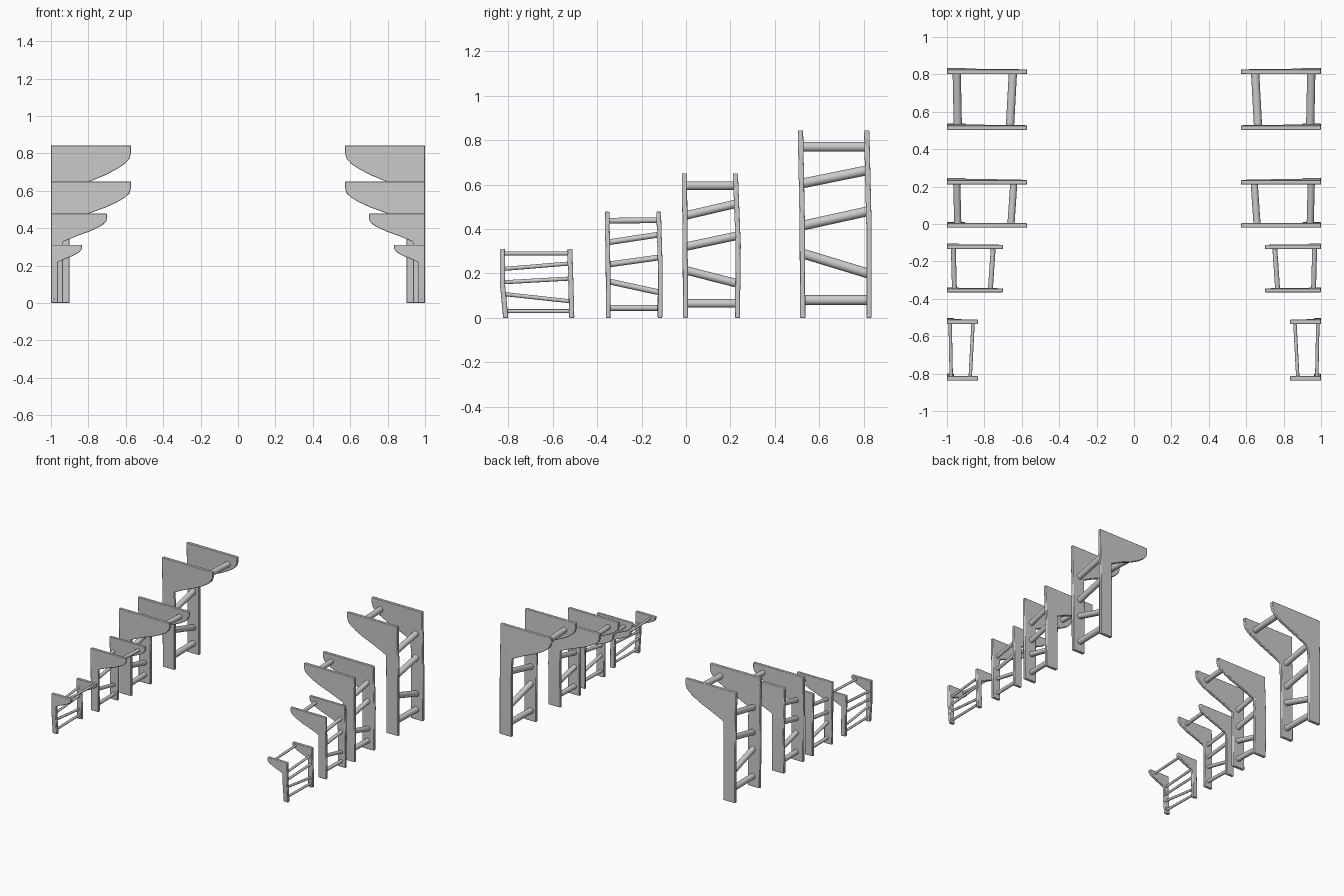
import bpy, bmesh
from mathutils import Vector

if "Cube" in bpy.data.objects:
    bpy.data.objects.remove(bpy.data.objects["Cube"])

# Underside of the overhang: (fraction from tip to post, fraction of drop)
CURVE = [(0, 0), (0, .17), (.025, .29), (.1, .40), (.22, .51),
         (.42, .65), (.69, .80), (1, 1)]


def finish(name, bm, bevel=0.0):
    """Turn a bmesh into an object mirrored to the other side."""
    bmesh.ops.recalc_face_normals(bm, faces=bm.faces)
    mesh = bpy.data.meshes.new(name)
    bm.to_mesh(mesh)
    bm.free()
    ob = bpy.data.objects.new(name, mesh)
    bpy.context.collection.objects.link(ob)
    if bevel:
        b = ob.modifiers.new("bevel", 'BEVEL')
        b.width, b.segments, b.limit_method = bevel, 2, 'ANGLE'
        b.angle_limit = 0.9
    m = ob.modifiers.new("mirror", 'MIRROR')
    m.use_bisect_axis[0] = False
    m.use_clip = False
    bpy.context.view_layer.objects.active = ob
    ob.select_set(True)
    bpy.ops.object.shade_smooth_by_angle(angle=0.6)
    ob.select_set(False)


def plate(name, height, post_x, tip_x, drop, ys, thick):
    """Bracket-shaped side board, slightly bent: ys = y at bottom, middle, top."""
    pts = [(-1, 0), (-1, height)]
    pts += [(tip_x + (post_x - tip_x) * u, height - drop * d) for u, d in CURVE]
    pts.append((post_x, 0))
    bm = bmesh.new()
    face = bm.faces.new([bm.verts.new((x, -thick / 2, z)) for x, z in pts])
    ext = bmesh.ops.extrude_face_region(bm, geom=[face])
    bmesh.ops.translate(bm, vec=(0, thick, 0),
                        verts=[v for v in ext['geom'] if isinstance(v, bmesh.types.BMVert)])
    mid = height * 0.5
    bmesh.ops.bisect_plane(bm, geom=bm.verts[:] + bm.edges[:] + bm.faces[:],
                           plane_co=(0, 0, mid), plane_no=(0, 0, 1))
    for v in bm.verts:
        z = v.co.z
        if z < mid:
            v.co.y += ys[0] + (ys[1] - ys[0]) * z / mid
        else:
            v.co.y += ys[1] + (ys[2] - ys[1]) * (z - mid) / (height - mid)
    finish(name, bm, 0.004)


def rung(name, a, b, radius):
    """Round bar from a to b."""
    a, b = Vector(a), Vector(b)
    bm = bmesh.new()
    bmesh.ops.create_cone(bm, cap_ends=True, segments=20, radius1=radius,
                          radius2=radius, depth=(b - a).length)
    rot = (b - a).to_track_quat('Z', 'Y').to_matrix()
    bmesh.ops.rotate(bm, verts=bm.verts, cent=(0, 0, 0), matrix=rot)
    bmesh.ops.translate(bm, verts=bm.verts, vec=(a + b) / 2)
    finish(name, bm)


# height, post edge, tip, drop, front board y, back board y, thickness,
# rung radius, rung x on post, rung x at tip, rung heights (front, back)
FRAMES = [
    (.31, -.963, -.834, .092, (-.811, -.826, -.825), (-.514, -.518, -.523), .023,
     .009, -.98, -.868, [(.29, .29), (.22, .245), (.16, .177), (.108, .075), (.03, .03)]),
    (.478, -.935, -.70, .15, (-.349, -.351, -.355), (-.117, -.116, -.123), .021,
     .013, -.963, -.76, [(.437, .44), (.34, .375), (.24, .272), (.165, .115), (.045, .045)]),
    (.65, -.90, -.572, .215, (-.002, -.004, -.007), (.231, .235, .222), .023,
     .019, -.945, -.65, [(.595, .595), (.46, .515), (.32, .37), (.215, .155), (.065, .065)]),
    (.843, -.90, -.572, .245, (.525, .523, .515), (.823, .823, .813), .024,
     .022, -.945, -.655, [(.77, .77), (.605, .665), (.415, .48), (.29, .2), (.08, .08)]),
]

for i, (h, px, tx, drop, yf, yb, t, r, rx, rtx, zs) in enumerate(FRAMES, 1):
    plate(f"front_board_{i}", h, px, tx, drop, yf, t)
    plate(f"back_board_{i}", h, px, tx, drop, yb, t)
    for k, (z0, z1) in enumerate(zs):
        # first rung joins the tips, the rest climb the posts
        x0, x1 = (rtx - .008, rtx + .008) if k == 0 else (rx + .003, rx - .003)
        rung(f"rung_{i}_{k + 1}", (x0, yf[1], z0), (x1, yb[1] - .004, z1), r)
